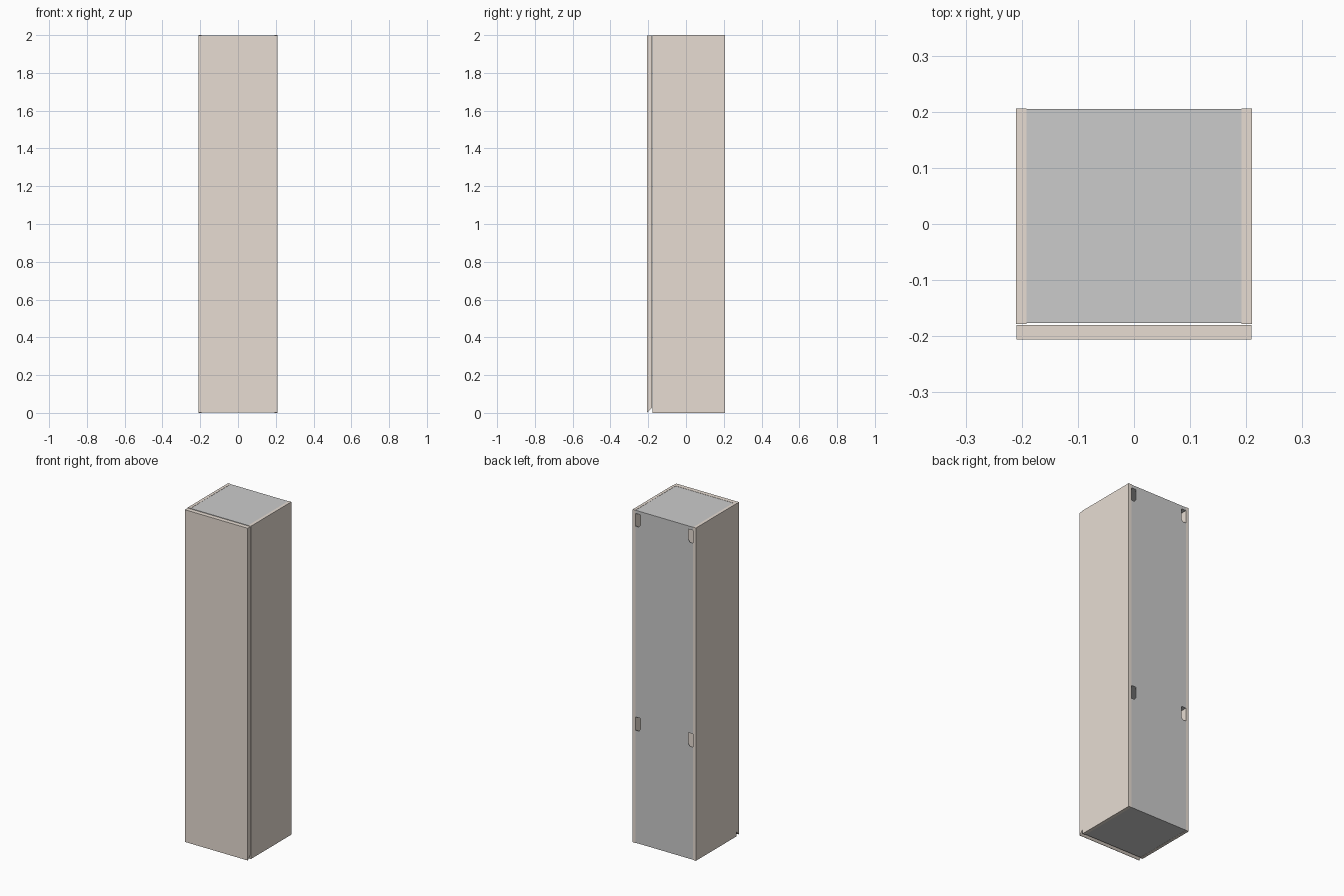
import bpy, bmesh

if "Cube" in bpy.data.objects:
    bpy.data.objects.remove(bpy.data.objects["Cube"])

W, H = 0.21, 2.0          # half width, height
IN = 0.192                # inner half width
YB, YF = 0.206, -0.1785   # rear and front of the carcass
T = 0.019                 # board thickness

brown = bpy.data.materials.new("brown_laminate")
brown.diffuse_color = (0.8, 0.72, 0.65, 1)
brown.use_nodes = True
brown.node_tree.nodes["Principled BSDF"].inputs["Base Color"].default_value = brown.diffuse_color


def prism(name, pts, axis, a, b, mat=None):
    """Extrude a 2D outline along an axis (0 = x, 1 = y) from a to b."""
    bm = bmesh.new()

    def place(p, d):
        return (d, p[0], p[1]) if axis == 0 else (p[0], d, p[1])
    lo = [bm.verts.new(place(p, a)) for p in pts]
    hi = [bm.verts.new(place(p, b)) for p in pts]
    bm.faces.new(lo)
    bm.faces.new(hi[::-1])
    n = len(pts)
    for i in range(n):
        j = (i + 1) % n
        bm.faces.new((lo[j], lo[i], hi[i], hi[j]))
    bmesh.ops.recalc_face_normals(bm, faces=bm.faces)
    me = bpy.data.meshes.new(name)
    bm.to_mesh(me)
    bm.free()
    if mat:
        me.materials.append(mat)
    ob = bpy.data.objects.new(name, me)
    bpy.context.collection.objects.link(ob)
    return ob


def rect(y0, y1, z0, z1):
    return [(y0, z0), (y1, z0), (y1, z1), (y0, z1)]


# Side boards
side = rect(YF, YB, 0, H)
prism("side_panel_left", side, 0, -W, -IN, brown)
prism("side_panel_right", side, 0, IN, W, brown)

# Top, bottom and fixed middle shelf
for name, z in (("bottom_panel", 0.001), ("fixed_shelf", 0.757), ("top_panel", H - T - 0.001)):
    prism(name, rect(-0.176, 0.2015, z, z + T), 0, -IN, IN)

# Thin back panel with bracket notches along both edges
right = [(IN, 0.001)]
for z0, z1 in ((0.677, 0.757), (1.903, 1.98)):
    right += [(IN, z0), (0.17, z0), (0.159, z0 + 0.014), (0.159, z1), (IN, z1)]
right.append((IN, H - 0.001))
outline = right + [(-x, z) for x, z in reversed(right)]
prism("back_panel", outline, 1, 0.2015, 0.205)

# Door with a slanted finger grip along the lower edge
door = [(-0.206, 0.002), (-0.204, 0.002), (-0.1797, 0.027), (-0.1797, 1.998), (-0.206, 1.998)]
prism("door", door, 0, -0.209, 0.209, brown)
